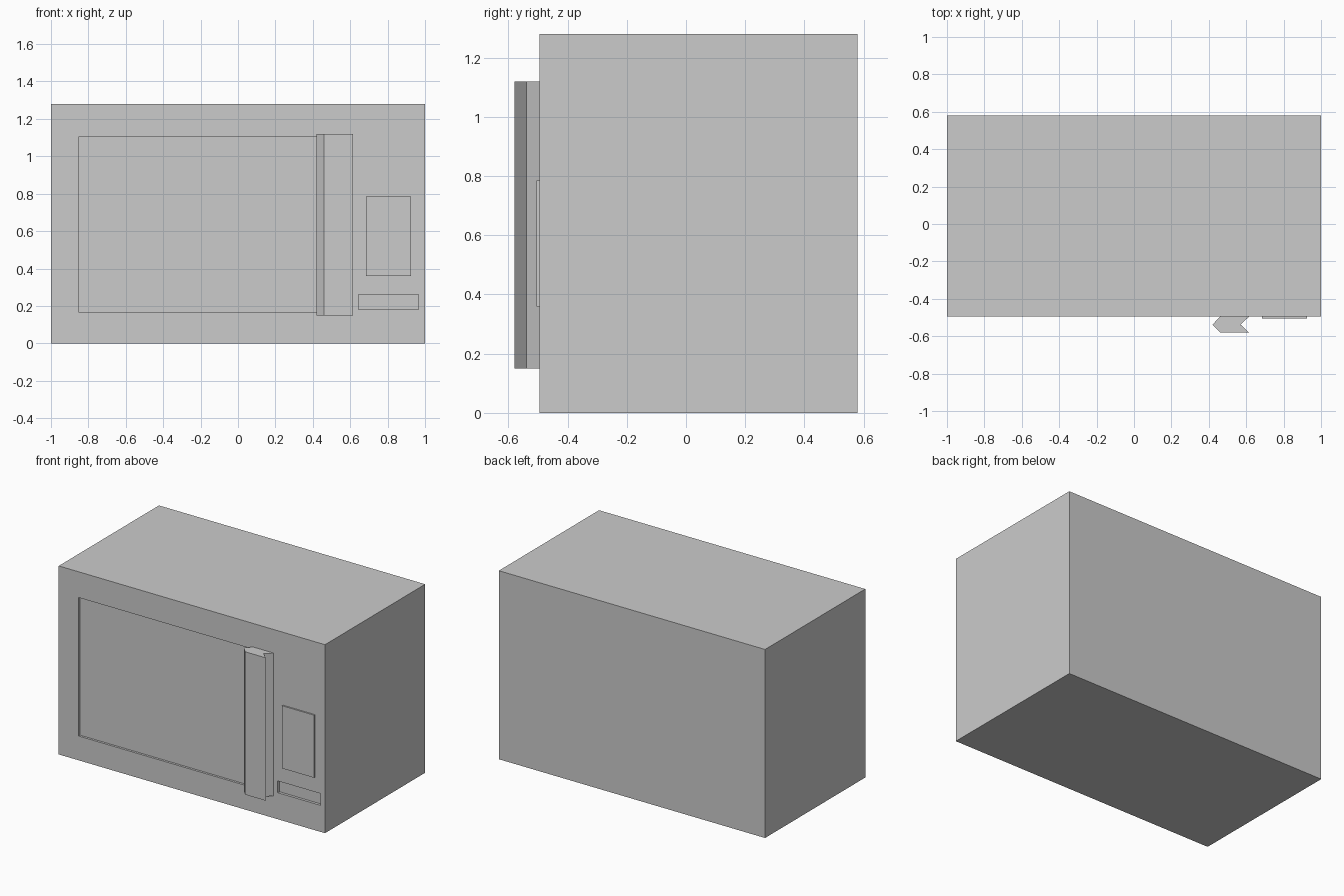
import bpy, bmesh

if "Cube" in bpy.data.objects:
    bpy.data.objects.remove(bpy.data.objects["Cube"])

FRONT = -0.495  # plane of the oven front


def prism(name, outline, z0, z1):
    """Extrude a plan-view outline from z0 to z1."""
    bm = bmesh.new()
    face = bm.faces.new([bm.verts.new((x, y, z0)) for x, y in outline])
    top = bmesh.ops.extrude_face_region(bm, geom=[face])["geom"]
    verts = [v for v in top if isinstance(v, bmesh.types.BMVert)]
    bmesh.ops.translate(bm, verts=verts, vec=(0, 0, z1 - z0))
    bmesh.ops.recalc_face_normals(bm, faces=bm.faces)
    mesh = bpy.data.meshes.new(name)
    bm.to_mesh(mesh)
    bm.free()
    obj = bpy.data.objects.new(name, mesh)
    bpy.context.collection.objects.link(obj)
    return obj


def box(name, x0, x1, y0, y1, z0, z1):
    return prism(name, [(x0, y0), (x1, y0), (x1, y1), (x0, y1)], z0, z1)


def recess(target, name, x0, x1, z0, z1, depth):
    """Cut a shallow rectangular pocket into the front."""
    cutter = box(name, x0, x1, FRONT - 0.1, FRONT + depth, z0, z1)
    cutter.hide_render = True
    mod = target.modifiers.new(name, 'BOOLEAN')
    mod.operation = 'DIFFERENCE'
    mod.solver = 'EXACT'
    mod.object = cutter
    bpy.context.view_layer.objects.active = target
    bpy.ops.object.modifier_apply(modifier=mod.name)
    bpy.data.objects.remove(cutter)


# Oven casing with door window and open-button pockets
casing = box("casing", -1, 1, FRONT, 0.58, 0, 1.28)
recess(casing, "window_recess", -0.85, 0.47, 0.165, 1.105, 0.015)
recess(casing, "button_recess", 0.645, 0.965, 0.18, 0.26, 0.018)

# Door handle with a chevron cross-section
prism("door_handle", [(0.46, FRONT), (0.42, -0.538), (0.46, -0.58),
                      (0.615, -0.58), (0.57, -0.538), (0.615, FRONT)], 0.15, 1.12)

# Raised keypad plate
box("keypad", 0.685, 0.925, -0.505, FRONT, 0.36, 0.785)
